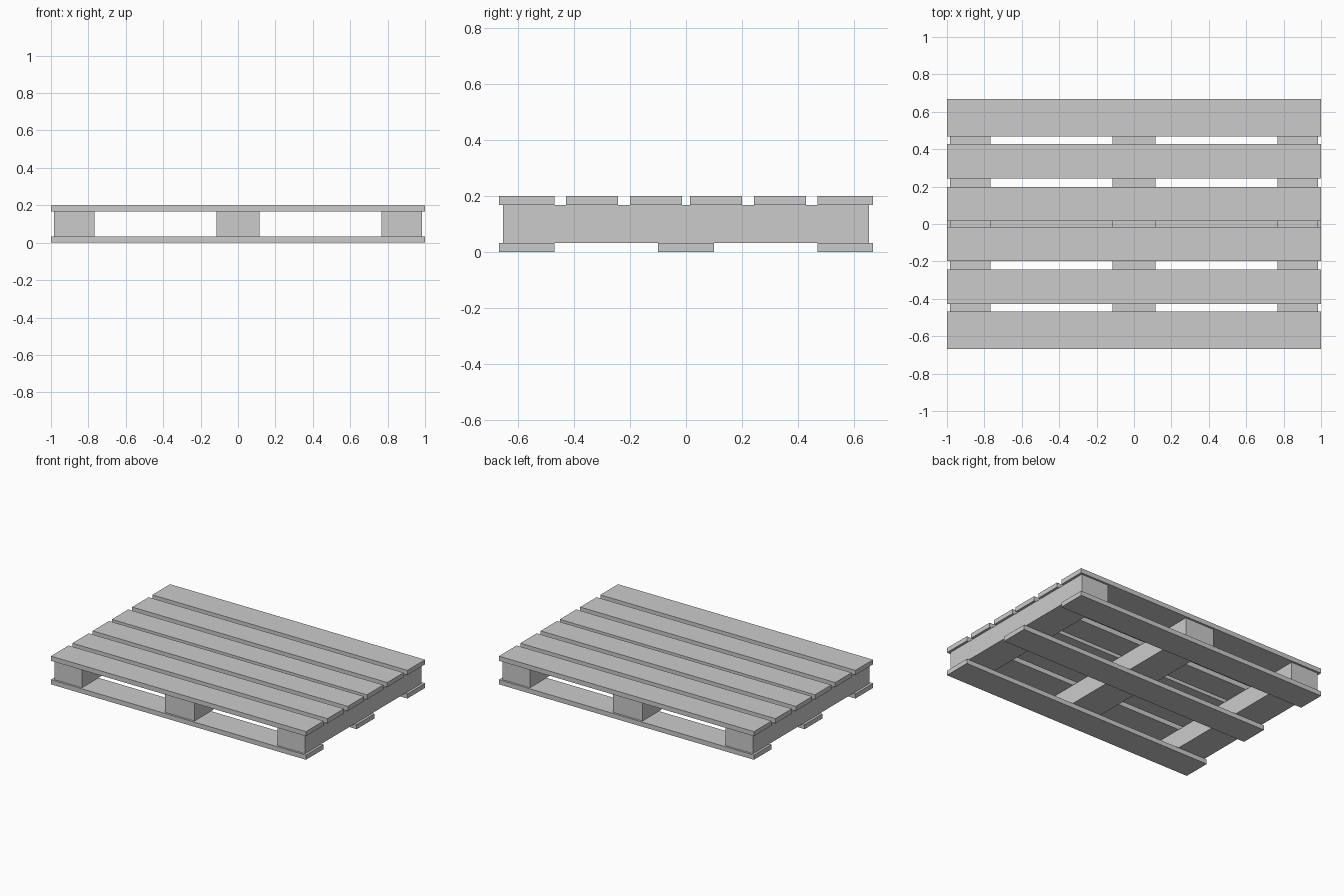
import bpy

if "Cube" in bpy.data.objects:
    bpy.data.objects.remove(bpy.data.objects["Cube"])


def box(name, x0, x1, y0, y1, z0, z1):
    """Axis-aligned box from its limits."""
    bpy.ops.mesh.primitive_cube_add(
        size=1, location=((x0 + x1) / 2, (y0 + y1) / 2, (z0 + z1) / 2))
    ob = bpy.context.object
    ob.name = name
    ob.scale = (x1 - x0, y1 - y0, z1 - z0)
    bpy.ops.object.transform_apply(location=False, rotation=False, scale=True)
    return ob


EDGE, Z1, Z2, TOP = 0.667, 0.033, 0.167, 0.2

# Deck boards on top, mirrored front to back
for i, (a, b) in enumerate([(0.015, 0.199), (0.243, 0.427), (0.469, EDGE)], 1):
    box(f"deck_board_back_{i}", -1, 1, a, b, Z2, TOP)
    box(f"deck_board_front_{i}", -1, 1, -b, -a, Z2, TOP)

# Bottom boards
for name, a, b in [("front", -EDGE, -0.469), ("middle", -0.099, 0.099),
                   ("back", 0.469, EDGE)]:
    box(f"bottom_board_{name}", -1, 1, a, b, 0, Z1)

# Stringers running front to back
for name, a, b in [("left", -0.983, -0.766), ("middle", -0.116, 0.116),
                   ("right", 0.766, 0.983)]:
    box(f"stringer_{name}", a, b, -0.653, 0.653, Z1, Z2)
